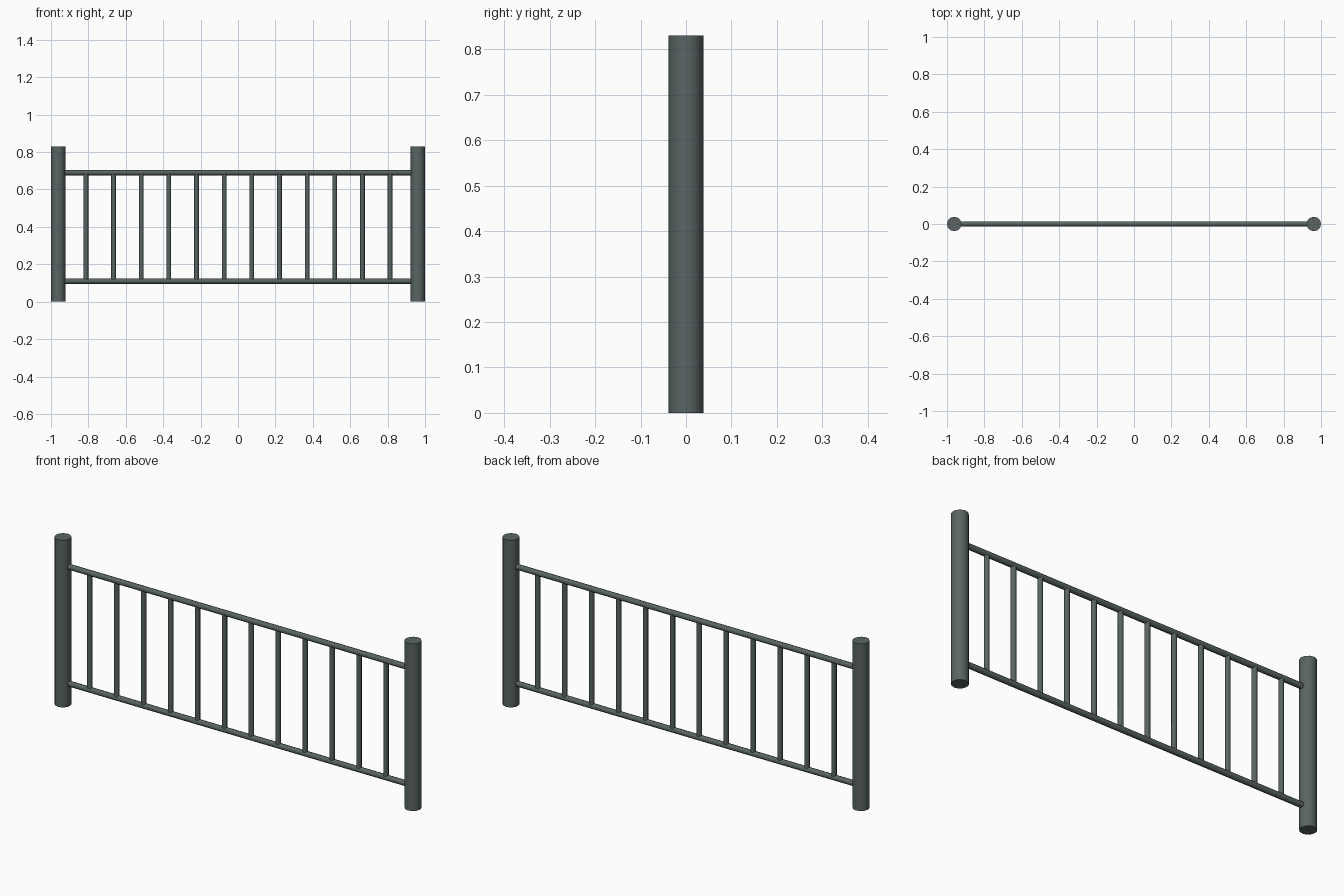
import bpy
from math import pi

if "Cube" in bpy.data.objects:
    bpy.data.objects.remove(bpy.data.objects["Cube"])

POST_R, POST_H, POST_X = 0.0385, 0.83, 0.9615
RAIL_R, BAR_R = 0.014, 0.0125
RAIL_LOW, RAIL_HIGH = 0.11, 0.69
BAR_COUNT, BAR_END = 12, 0.813

mat = bpy.data.materials.new("dark_green_grey_metal")
mat.diffuse_color = (0.10, 0.13, 0.125, 1)
mat.use_nodes = True
mat.node_tree.nodes["Principled BSDF"].inputs["Base Color"].default_value = mat.diffuse_color


def rod(name, sides, radius, length, loc, rot=(0, 0, 0)):
    bpy.ops.mesh.primitive_cylinder_add(vertices=sides, radius=radius, depth=length,
                                        location=loc, rotation=rot)
    ob = bpy.context.object
    ob.name = name
    ob.data.materials.append(mat)
    bpy.ops.object.shade_smooth_by_angle(angle=pi / 3.5)
    return ob


# End posts
for side, s in (("left", -1), ("right", 1)):
    rod(f"post_{side}", 12, POST_R, POST_H, (s * POST_X, 0, POST_H / 2), (0, 0, pi / 12 * 0))

# Horizontal rails, ending just inside the posts
for name, z in (("bottom_rail", RAIL_LOW), ("top_rail", RAIL_HIGH)):
    rod(name, 8, RAIL_R, 2 * (POST_X - POST_R + 0.006), (0, 0, z), (0, pi / 2, 0))

# Evenly spaced upright bars
for i in range(BAR_COUNT):
    x = -BAR_END + i * 2 * BAR_END / (BAR_COUNT - 1)
    rod(f"bar_{i + 1}", 8, BAR_R, RAIL_HIGH - RAIL_LOW - RAIL_R,
        (x, 0, (RAIL_LOW + RAIL_HIGH) / 2))
